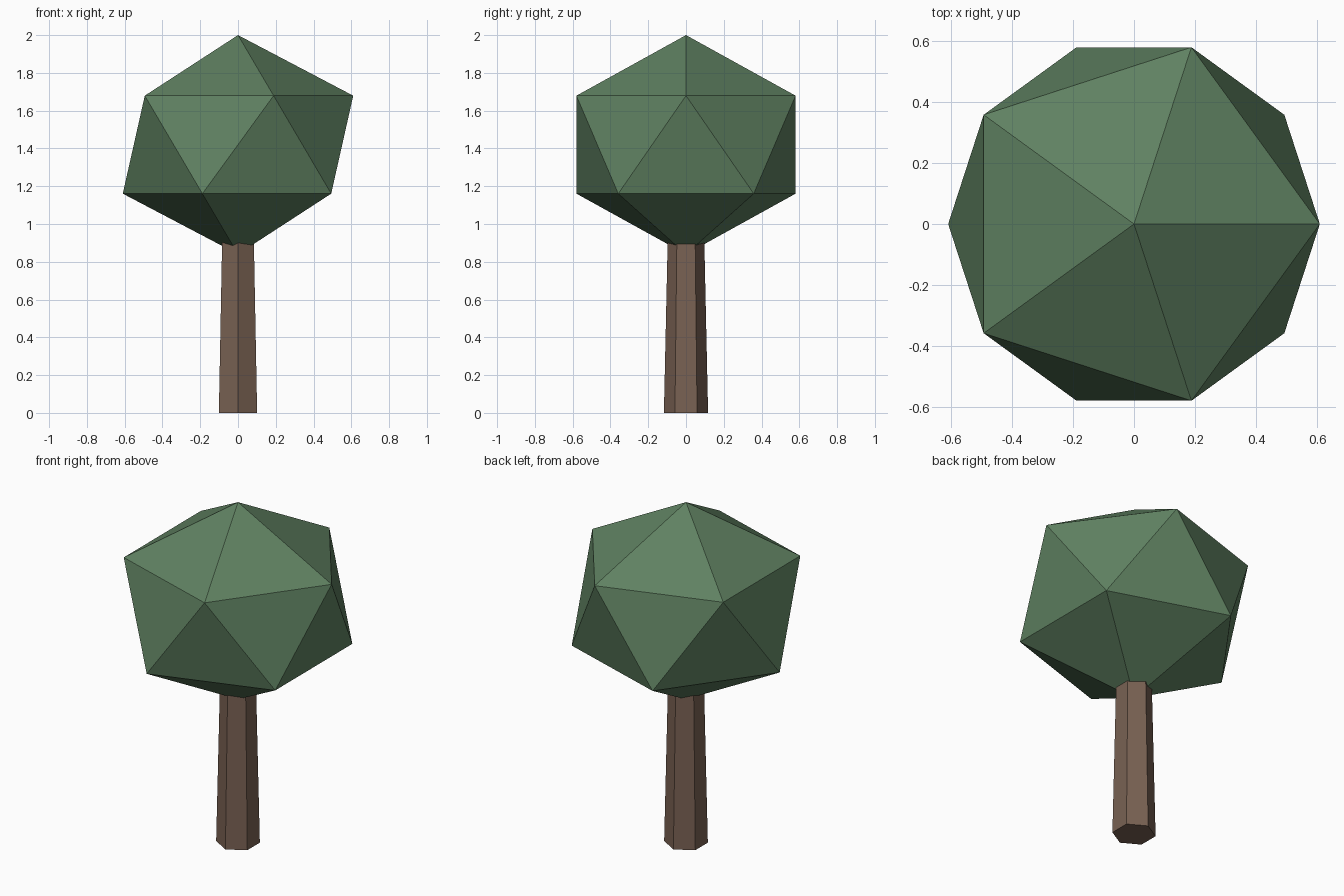
import bpy
import math

cube = bpy.data.objects.get("Cube")
if cube:
    bpy.data.objects.remove(cube, do_unlink=True)


def make_material(name, color):
    mat = bpy.data.materials.new(name)
    mat.use_nodes = True
    mat.diffuse_color = color
    mat.node_tree.nodes["Principled BSDF"].inputs["Base Color"].default_value = color
    return mat


def finish(obj, name, mat):
    obj.name = name
    obj.data.name = name
    obj.data.materials.append(mat)
    bpy.ops.object.transform_apply(location=False, rotation=True, scale=True)
    bpy.ops.object.shade_flat()


leaf_green = make_material("leaf green", (0.115, 0.22, 0.12, 1))
bark_brown = make_material("bark brown", (0.19, 0.12, 0.085, 1))

# Tapered six-sided trunk, its top tucked inside the foliage
trunk_height = 1.0
bpy.ops.mesh.primitive_cone_add(
    vertices=6, radius1=0.117, radius2=0.095, depth=trunk_height,
    location=(0, 0, trunk_height / 2))
finish(bpy.context.object, "trunk", bark_brown)

# Slightly squashed icosahedron crown
crown_radius, crown_half_height = 0.682, 0.58
bpy.ops.mesh.primitive_ico_sphere_add(
    subdivisions=1, radius=1, location=(0, 0, 2 - crown_half_height))
crown = bpy.context.object
crown.scale = (crown_radius, crown_radius, crown_half_height)
finish(crown, "foliage", leaf_green)
